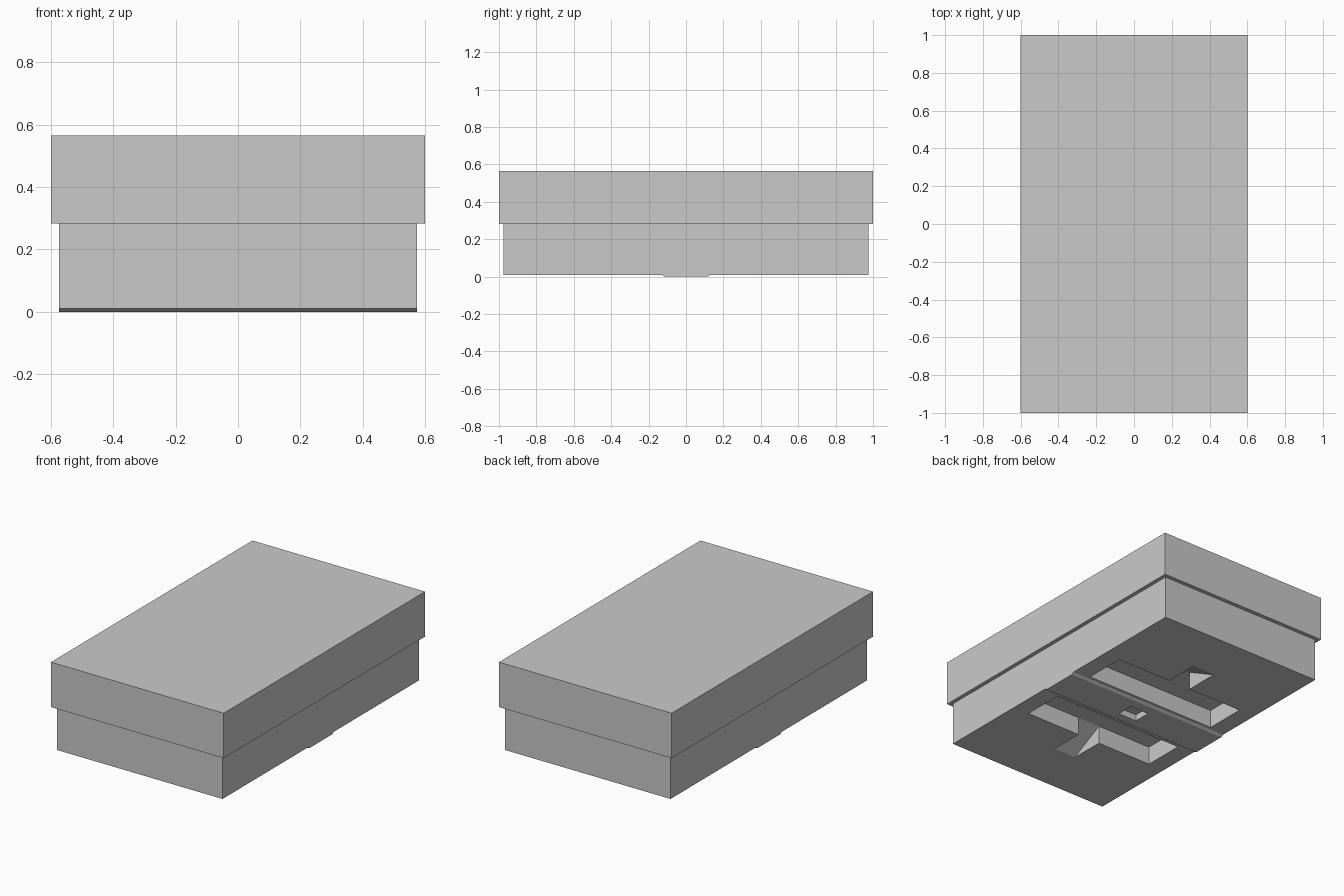
import bpy
import bmesh

cube = bpy.data.objects.get("Cube")
if cube:
    bpy.data.objects.remove(cube, do_unlink=True)

grey = bpy.data.materials.new("plain_grey")
grey.use_nodes = True
colour = (0.59, 0.59, 0.59, 1)
grey.diffuse_color = colour
grey.node_tree.nodes["Principled BSDF"].inputs["Base Color"].default_value = colour


def extrude_profile(name, profile, half_width):
    """Extrude a side profile of (y, z) points across x."""
    bm = bmesh.new()
    face = bm.faces.new([bm.verts.new((-half_width, y, z)) for y, z in profile])
    moved = bmesh.ops.extrude_face_region(bm, geom=[face])["geom"]
    verts = [v for v in moved if isinstance(v, bmesh.types.BMVert)]
    bmesh.ops.translate(bm, verts=verts, vec=(2 * half_width, 0, 0))
    bmesh.ops.recalc_face_normals(bm, faces=bm.faces)
    mesh = bpy.data.meshes.new(name)
    bm.to_mesh(mesh)
    bm.free()
    mesh.materials.append(grey)
    obj = bpy.data.objects.new(name, mesh)
    bpy.context.collection.objects.link(obj)
    return obj


def box_profile(y0, y1, z0, z1):
    return [(y0, z0), (y1, z0), (y1, z1), (y0, z1)]


def cut(target, cutter):
    cutter.hide_render = True
    mod = target.modifiers.new("cut", "BOOLEAN")
    mod.operation = "DIFFERENCE"
    mod.solver = "EXACT"
    mod.object = cutter
    bpy.context.view_layer.objects.active = target
    bpy.ops.object.modifier_apply(modifier=mod.name)
    bpy.data.objects.remove(cutter, do_unlink=True)


FLOOR, SEAM, TOP = 0.01, 0.2825, 0.565
CEILING = 0.125  # top of the underside pockets

# Lid
extrude_profile("lid", box_profile(-1, 1, SEAM, TOP), 0.6)

# Base with the raised band across its underside
half = [(0.115, 0), (0.13, FLOOR), (0.975, FLOOR), (0.975, SEAM)]
base = extrude_profile("base", half + [(-y, z) for y, z in reversed(half)], 0.575)

# Mirrored T-shaped pockets: a wide bar with a sloping finger ramp
bar = box_profile(0.15, 0.415, -0.05, CEILING)
ramp = [(0.635, -0.05), (0.635, FLOOR), (0.415, CEILING), (0.3, 0.12), (0.3, -0.05)]
for side in (1, -1):
    for profile, half_width in ((bar, 0.463), (ramp, 0.078)):
        cut(base, extrude_profile("pocket_cutter", [(side * y, z) for y, z in profile], half_width))

# Small square recess in the middle of the band
cut(base, extrude_profile("recess_cutter", box_profile(-0.06, 0.05, -0.05, 0.04), 0.065))
